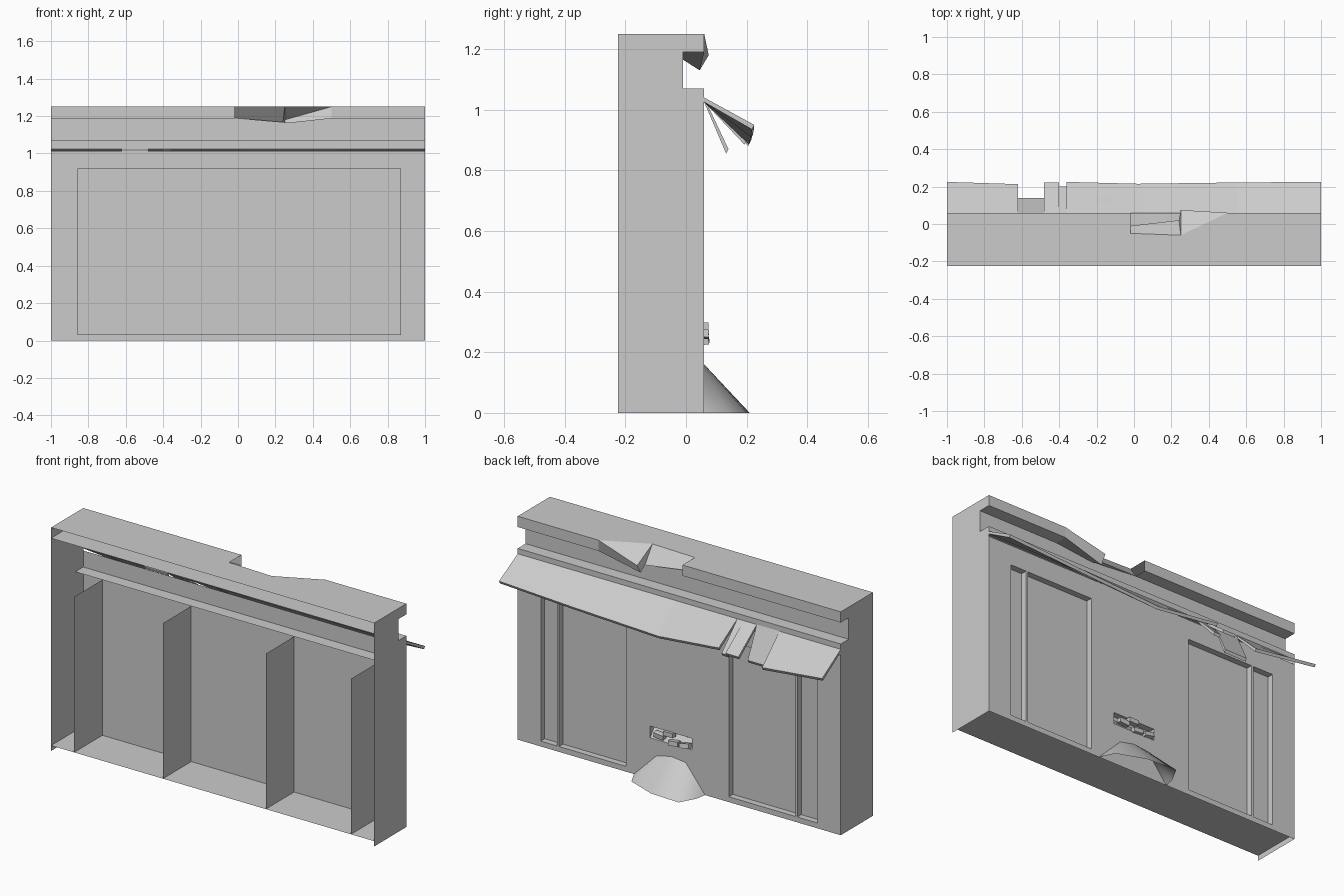
import bpy

if "Cube" in bpy.data.objects:
    bpy.data.objects.remove(bpy.data.objects["Cube"], do_unlink=True)

grey = bpy.data.materials.new("plain grey")
grey.use_nodes = True
grey.diffuse_color = (0.6, 0.6, 0.6, 1)
grey.node_tree.nodes["Principled BSDF"].inputs["Base Color"].default_value = (0.6, 0.6, 0.6, 1)

FRONT, BACK, NOTCH = -0.225, 0.06, -0.01
TOP, CORNICE, LEDGE, SLIT = 1.25, 1.19, 1.07, 1.04
WALL_TOP, GLASS, SILL, HEAD = 1.012, 0.025, 0.03, 0.9
PANEL_TOP = 0.92
GAP_START, GAP_END = -0.02, 0.5
OPENINGS = [(-0.857, -0.307, -0.725), (0.33, 0.857, 0.75)]
HOLE = (-0.08, 0.18, 0.23, 0.295)


def mesh_object(name, verts, faces):
    mesh = bpy.data.meshes.new(name)
    mesh.from_pydata(verts, [], faces)
    mesh.materials.append(grey)
    mesh.update()
    obj = bpy.data.objects.new(name, mesh)
    bpy.context.collection.objects.link(obj)
    return obj


def polygons(name, polys):
    """Object made of flat polygons that share equal corners."""
    verts = list(dict.fromkeys(v for poly in polys for v in poly))
    return mesh_object(name, verts, [[verts.index(v) for v in poly] for poly in polys])


def upright(x0, x1, z0, z1, y):
    return [(x1, y, z0), (x0, y, z0), (x0, y, z1), (x1, y, z1)]


def flat(x0, x1, y0, y1, z):
    return [(x0, y0, z), (x1, y0, z), (x1, y1, z), (x0, y1, z)]


def side(x, y0, y1, z0, z1):
    return [(x, y0, z0), (x, y1, z0), (x, y1, z1), (x, y0, z1)]


def extrude_profile(name, profile, x0, x1):
    n = len(profile)
    verts = [(x, y, z) for x in (x0, x1) for y, z in profile]
    return mesh_object(name, verts, [(i, i + 1, n + i + 1, n + i) for i in range(n - 1)])


def box(name, centre, size, turn=0):
    verts = [[s * d / 2 for s, d in zip((a, b, c), size)]
             for a in (-1, 1) for b in (-1, 1) for c in (-1, 1)]
    obj = mesh_object(name, verts, [(0, 1, 3, 2), (4, 6, 7, 5), (0, 4, 5, 1),
                                    (2, 3, 7, 6), (0, 2, 6, 4), (1, 5, 7, 3)])
    obj.location = centre
    obj.rotation_euler = (turn, turn, 0)
    return obj


# Shell: raised floor, notched end walls, soffit, cornice with a broken stretch
polygons("floor", [flat(-1, 1, FRONT, BACK, SILL)])
polygons("soffit", [flat(-1, 1, FRONT, NOTCH, CORNICE)])
outline = [(BACK, SLIT), (BACK, LEDGE), (NOTCH, LEDGE), (NOTCH, CORNICE),
           (BACK, CORNICE), (BACK, TOP), (FRONT, TOP)]
for label, x in (("right", -1), ("left", 1)):
    polygons(label + "_end_wall", [[(x, y, z) for y, z in [(FRONT, 0), (BACK, 0)] + outline]])
extrude_profile("right_cornice", outline, -1, GAP_START)
extrude_profile("left_cornice", outline, GAP_END, 1)
extrude_profile("middle_ledge", outline[:3], GAP_START, GAP_END)

# Broken cornice: remaining roof edge, dipped wall top and the sagging chunk
E, D, A = (GAP_START, -0.05, TOP), (0.25, -0.06, TOP), (GAP_END, BACK, TOP)
B, low = (0.25, 0.075, 1.18), (0.25, 0.045, 1.13)
F, C = (0.24, 0.02, 1.165), (GAP_START, NOTCH, CORNICE)
G, H, dip = (GAP_END, BACK, CORNICE), (GAP_END, NOTCH, CORNICE), (0.27, NOTCH, 1.165)
polygons("broken_roof_edge", [[(GAP_START, FRONT, TOP), (GAP_END, FRONT, TOP), A, D, E]])
polygons("middle_notch_wall", [[(GAP_START, NOTCH, LEDGE), (GAP_END, NOTCH, LEDGE), H, dip, C]])
polygons("sagging_cornice_chunk", [[E, D, F, C], [D, A, B], [A, G, low, B], [D, B, low, F],
                                   [G, H, dip, low], [dip, C, F], [dip, F, low]])

# Facade sheet around the two window openings and the hole between them
x0, x1, z0, z1 = HOLE
mid0, mid1 = OPENINGS[0][1], OPENINGS[1][0]
wall = [upright(-1, OPENINGS[0][0], 0, WALL_TOP, BACK), upright(OPENINGS[1][1], 1, 0, WALL_TOP, BACK),
        upright(mid0, mid1, 0, z0, BACK), upright(mid0, mid1, z1, WALL_TOP, BACK),
        upright(mid0, x0, z0, z1, BACK), upright(x1, mid1, z0, z1, BACK)]
for a, b, m in OPENINGS:
    wall += [upright(a, b, 0, SILL, BACK), upright(a, b, HEAD, WALL_TOP, BACK)]
polygons("facade", wall)

# Window panes, reveals, mullions and inner partitions
polygons("window_back_panel", [upright(OPENINGS[0][0], 0.872, SILL, PANEL_TOP, GLASS)])
for label, (a, b, m) in zip(("right", "left"), OPENINGS):
    polygons(label + "_window_reveal", [flat(a, b, GLASS, BACK, SILL), flat(a, b, GLASS, BACK, HEAD)])
    box(label + "_mullion", (m, (GLASS + BACK) / 2, (SILL + HEAD) / 2),
        (0.012, BACK - GLASS, HEAD - SILL))
    polygons(label + "_partitions", [side(x, FRONT, BACK, SILL, HEAD) for x in (a, b)])
polygons("inner_ledge", [flat(-1, 1, NOTCH, BACK, PANEL_TOP)])


# Awning panels: columns of (x, outer y, outer z), hinged at the facade
def awning(name, columns, thick=0.015):
    verts, faces = [], []
    for x, y, z in columns:
        verts += [(x, BACK, SLIT), (x, y, z), (x, y - thick / 2, z - thick), (x, BACK, SLIT - thick)]
    n = len(columns)
    for i in range(n - 1):
        for k in range(4):
            j = (k + 1) % 4
            faces.append((4 * i + k, 4 * i + j, 4 * i + 4 + j, 4 * i + 4 + k))
    faces += [(3, 2, 1, 0), tuple(range(4 * n - 4, 4 * n))]
    return mesh_object(name, verts, faces)


awning("awning_main", [(-0.36, 0.225, 0.94), (0.02, 0.215, 0.9),
                       (0.55, 0.222, 0.925), (1, 0.225, 0.95)])
awning("awning_end", [(-1, 0.225, 0.94), (-0.62, 0.213, 0.895)])
awning("awning_dropped_flap", [(-0.62, 0.14, 0.87), (-0.48, 0.14, 0.87)])
awning("awning_loose_flap", [(-0.48, 0.222, 0.92), (-0.4, 0.222, 0.92)])
awning("awning_narrow_flap", [(-0.4, 0.2, 0.9), (-0.36, 0.2, 0.9)])

# Rubble heap against the facade
r = [(0.14, BACK, 0.14), (0.05, BACK, 0.16), (-0.04, BACK, 0.15)]
f = [(0.28, BACK, 0), (0.24, 0.14, 0), (0.08, 0.2, 0),
     (-0.1, 0.21, 0), (-0.15, 0.12, 0), (-0.16, BACK, 0)]
heap = polygons("rubble_heap", [[r[0], f[0], f[1]], [r[0], f[1], f[2]], [r[0], f[2], r[1]],
                                [r[1], f[2], f[3]], [r[1], f[3], r[2]], [r[2], f[3], f[4]],
                                [r[2], f[4], f[5]]])
heap.data.shade_smooth()

# Hole in the wall with a sloping floor and loose bricks
polygons("wall_hole_lining", [[(x0, BACK, z0), (x1, BACK, z0), (x1, GLASS, z1 - 0.02), (x0, GLASS, z1 - 0.02)],
                              flat(x0, x1, GLASS, BACK, z1),
                              side(x0, GLASS, BACK, z0, z1), side(x1, GLASS, BACK, z0, z1)])
for i, (x, z) in enumerate([(0.12, 0.26), (0.06, 0.285), (0.03, 0.24), (-0.04, 0.245)]):
    box("loose_brick_%d" % i, (x, BACK, z), (0.06, 0.03, 0.025), 0.1 * (i - 1))
